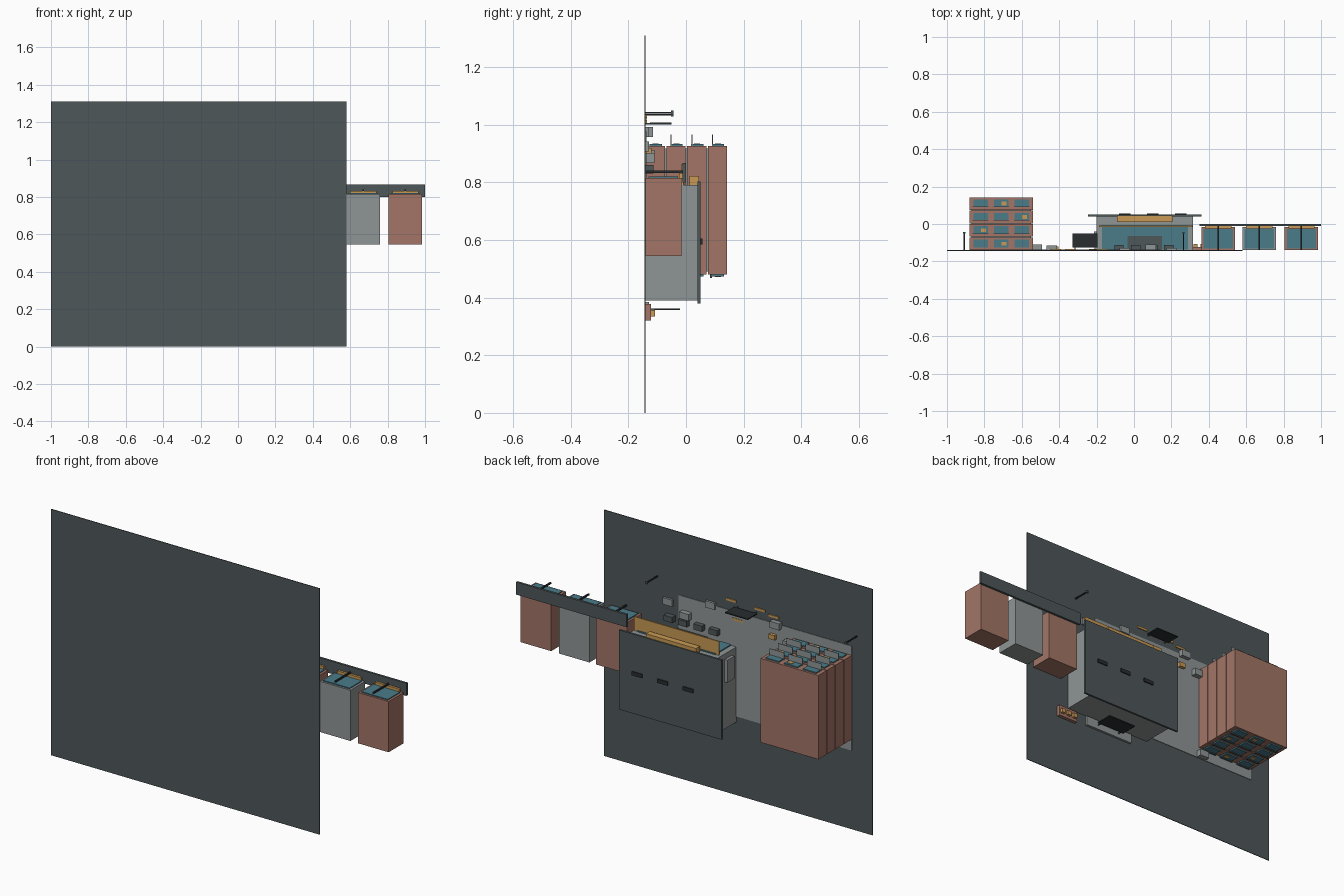
import bpy

cube = bpy.data.objects.get("Cube")
if cube:
    bpy.data.objects.remove(cube, do_unlink=True)


def material(name, rgb):
    m = bpy.data.materials.new(name)
    m.use_nodes = True
    m.diffuse_color = (*rgb, 1)
    m.node_tree.nodes["Principled BSDF"].inputs["Base Color"].default_value = (*rgb, 1)
    return m


slate = material("slate", (0.076, 0.095, 0.102))
black = material("near black", (0.022, 0.026, 0.028))
stone = material("light grey", (0.275, 0.30, 0.30))
brick = material("rust brick", (0.366, 0.178, 0.133))
glass = material("teal glass", (0.069, 0.202, 0.254))
amber = material("amber", (0.58, 0.32, 0.09))

CORNERS = [(0, 0, 0), (1, 0, 0), (1, 1, 0), (0, 1, 0),
           (0, 0, 1), (1, 0, 1), (1, 1, 1), (0, 1, 1)]
FACES = [(3, 2, 1, 0), (4, 5, 6, 7), (0, 1, 5, 4),
         (1, 2, 6, 5), (2, 3, 7, 6), (3, 0, 4, 7)]


def box(name, mat, x, y, z):
    """Box from three (low, high) ranges."""
    mesh = bpy.data.meshes.new(name)
    mesh.from_pydata([(x[i], y[j], z[k]) for i, j, k in CORNERS], [], FACES)
    mesh.materials.append(mat)
    ob = bpy.data.objects.new(name, mesh)
    bpy.context.collection.objects.link(ob)
    return ob


def around(c, size):
    return (c - size / 2, c + size / 2)


G = -0.14  # street level; buildings rise along +y, fronts face +z

# Street and plaza
box("street", slate, (-1, 0.58), (G - 0.004, G), (0, 1.31))
box("plaza", stone, (-0.88, 0.14), (G, G + 0.003), (0.42, 0.976))

# Apartment block: four separate storeys with windows and balconies
for floor in range(4):
    base = G + floor * 0.072
    box("apartment_storey", brick, (-0.88, -0.54), (base, base + 0.067), (0.48, 0.927))
    if floor:
        box("storey_joint", stone, (-0.87, -0.55), (base - 0.005, base), (0.49, 0.917))
    for col in range(3):
        cx = -0.82 + col * 0.11
        span = (base + 0.014, base + 0.056)
        box("front_window", glass, around(cx, 0.078), span, (0.92, 0.933))
        box("back_window", glass, around(cx, 0.07), span, (0.473, 0.49))
        box("back_window_sill", slate, around(cx, 0.08), (base + 0.008, base + 0.014), (0.468, 0.49))
        if floor:
            box("balcony", stone, around(cx, 0.085), (base + 0.015, base + 0.018), (0.92, 0.966))
        if (floor + col) % 3 == 1:
            box("lit_window", amber, around(cx + 0.015, 0.025),
                (base + 0.024, base + 0.045), (0.471, 0.935))

# Main hall
box("hall_body", stone, (-0.2, 0.315), (G, 0.04), (0.39, 0.79))
box("hall_roof", slate, (-0.245, 0.36), (0.04, 0.051), (0.38, 0.803))
box("hall_glazing", glass, (-0.17, 0.29), (G + 0.005, -0.005), (0.785, 0.796))
box("hall_door", slate, (-0.035, 0.15), (G + 0.005, -0.065), (0.79, 0.799))
box("hall_canopy", amber, (-0.187, 0.313), (-0.016, -0.009), (0.79, 0.864))
box("hall_sign", amber, (-0.09, 0.205), (0.012, 0.045), (0.785, 0.822))
for x in (0.25, 0.1, -0.05):
    box("roof_vent", black, around(x, 0.06), (0.05, 0.057), (0.585, 0.605))
box("side_panel", stone, (-0.215, -0.2), (-0.1, -0.04), (0.64, 0.76))
for x in (-0.08, 0.01, 0.1, 0.185):
    box("planter", slate, around(x, 0.05), (G, -0.112), (0.83, 0.86))

# Row of shops under one long canopy
for left, mat in ((0.36, brick), (0.58, stone), (0.805, brick)):
    right = left + 0.18
    mid = left + 0.09
    box("shop_body", mat, (left, right), (G, -0.016), (0.545, 0.815))
    box("shop_window", glass, (left + 0.012, right - 0.012), (G + 0.01, -0.028), (0.81, 0.82))
    box("shop_sign", amber, (left + 0.02, right - 0.02), (-0.024, -0.012), (0.812, 0.832))
    box("canopy_post", black, around(mid, 0.008), (G, -0.005), (0.833, 0.841))
box("shop_canopy", slate, (0.35, 1.0), (-0.012, 0.0), (0.80, 0.867))

# Street lamps
for x, z in ((0.265, 1.042), (-0.908, 1.035)):
    box("lamp_post", black, around(x, 0.007), (G, -0.046), around(z, 0.006))
    box("lamp_head", slate, around(x, 0.012), (-0.052, -0.044), around(z, 0.014))

# Billboards in front of and behind the hall
for cx, w, y, z in ((-0.262, 0.135, (-0.125, -0.05), 1.004), (0.06, 0.165, (-0.11, -0.02), 0.36)):
    box("billboard", black, around(cx, w), y, around(z, 0.006))
    for side in (-0.4, 0.4):
        box("billboard_leg", slate, around(cx + side * w, 0.006), (G, y[0]), around(z, 0.005))
box("back_step", stone, (-0.09, 0.2), (G, G + 0.012), (0.335, 0.385))

# Market stall with goods behind the hall
box("stall", brick, (0.27, 0.385), (G, -0.122), (0.32, 0.378))
for x in (0.29, 0.328, 0.366):
    box("stall_goods", amber, around(x, 0.022), (-0.122, -0.108), (0.335, 0.357))

# Street furniture
for x, z, h in ((0.09, 0.885, 0.03), (-0.52, 0.895, 0.03), (-0.555, 0.44, 0.03),
                (0.2, 0.925, 0.012), (-0.44, 0.975, 0.025), (-0.05, 0.975, 0.012)):
    box("bench", stone, around(x, 0.055), (G, G + h), around(z, 0.035))
for x, z in ((-0.17, 1.03), (-0.34, 1.025), (-0.42, 1.01), (-0.21, 0.935)):
    box("road_marking", amber, around(x, 0.06), (G, G + 0.005), around(z, 0.012))
box("kiosk", amber, around(-0.42, 0.035), (G, -0.12), around(0.907, 0.025))
